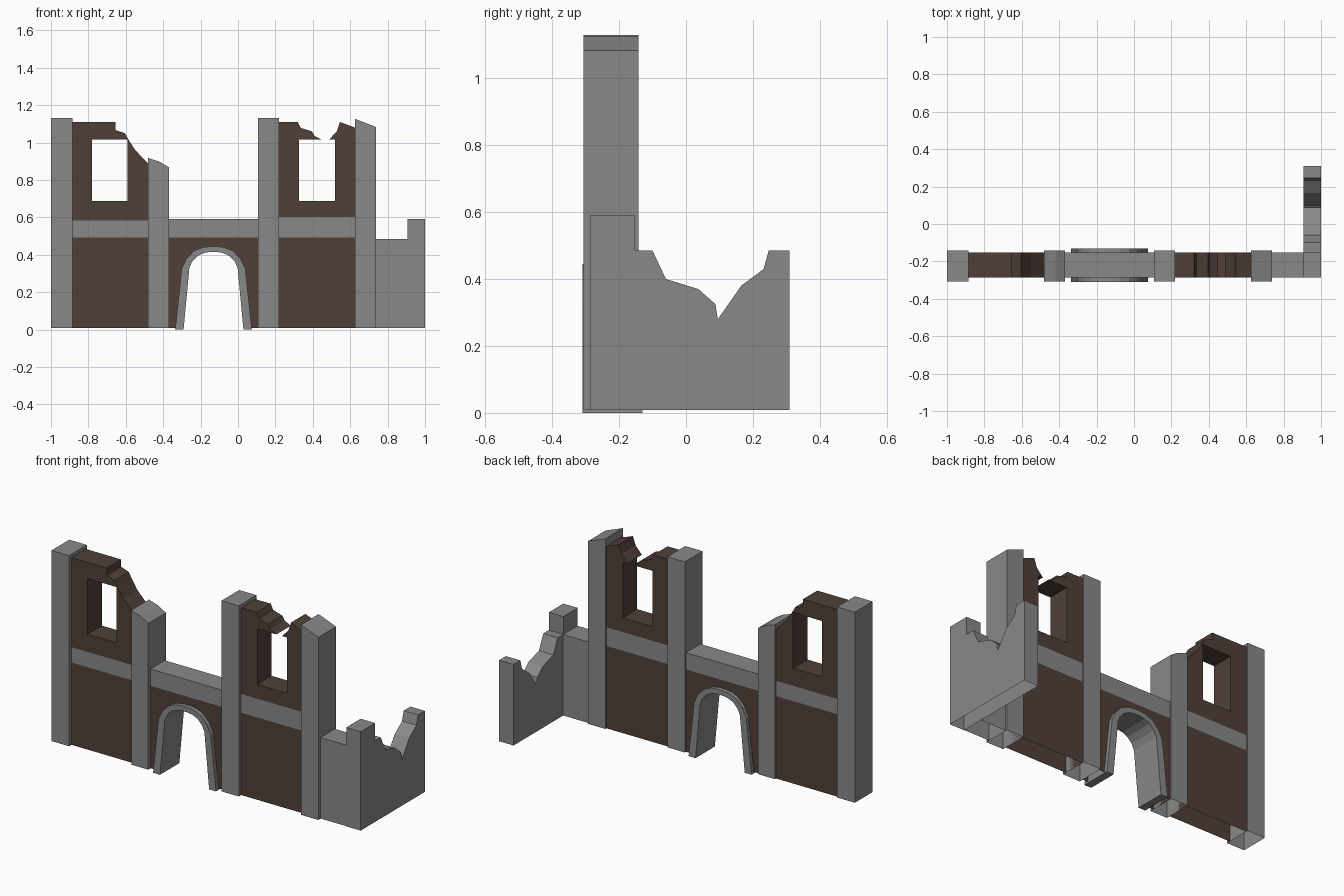
import bpy, bmesh

if "Cube" in bpy.data.objects:
    bpy.data.objects.remove(bpy.data.objects["Cube"])


def material(name, rgb):
    m = bpy.data.materials.new(name)
    m.diffuse_color = (*rgb, 1)
    m.use_nodes = True
    m.node_tree.nodes["Principled BSDF"].inputs["Base Color"].default_value = m.diffuse_color
    return m


STONE = material("grey stone", (0.25, 0.25, 0.25))
BRICK = material("dark brown brick", (0.08, 0.051, 0.041))
BASE = 0.008                 # underside of everything but the arch
WALL_Y = (-0.285, -0.152)    # wall faces
PILLAR_Y = (-0.307, -0.142)  # pillar faces


def prism(name, loops, lo, hi, mat, axis='y', band=None, open_base=True):
    """Extrude outline loops (first outer, then holes) along x or y.
    band = (z0, z1) is a stripe of stone cut into the wall."""
    bm = bmesh.new()
    caps = ([], [])
    for loop in loops:
        rings = []
        for cap, d in zip(caps, (lo, hi)):
            ring = [bm.verts.new((u, d, v) if axis == 'y' else (d, u, v)) for u, v in loop]
            cap += [bm.edges.new((ring[i - 1], ring[i])) for i in range(len(ring))]
            rings.append(ring)
        a, b = rings
        for i in range(len(a)):
            bm.faces.new((a[i - 1], a[i], b[i], b[i - 1]))
    normal = (0, 1, 0) if axis == 'y' else (1, 0, 0)
    for cap in caps:
        bmesh.ops.triangle_fill(bm, edges=cap, use_beauty=True, normal=normal)
    for z in band or ():
        bmesh.ops.bisect_plane(bm, geom=bm.verts[:] + bm.edges[:] + bm.faces[:],
                               plane_co=(0, 0, z), plane_no=(0, 0, 1))
    bmesh.ops.recalc_face_normals(bm, faces=bm.faces[:])
    if band:
        for f in bm.faces:
            z = f.calc_center_median().z
            f.material_index = int(band[0] < z < band[1] + 0.001)
    if open_base:
        under = [f for f in bm.faces if all(v.co.z < BASE + 0.002 for v in f.verts)]
        bmesh.ops.delete(bm, geom=under, context='FACES')
    me = bpy.data.meshes.new(name)
    bm.to_mesh(me)
    bm.free()
    me.materials.append(mat)
    me.materials.append(STONE)
    ob = bpy.data.objects.new(name, me)
    bpy.context.collection.objects.link(ob)
    return ob


def pillar(name, x0, x1, top):
    prism(name, [[(x0, BASE), *top, (x1, BASE)]], *PILLAR_Y, STONE)


# four pillars, two with broken slanting tops
pillar("pillar_outer_left", -1.0, -0.885, [(-1.0, 1.13), (-0.885, 1.13)])
pillar("pillar_gate_left", -0.48, -0.37, [(-0.48, 0.917), (-0.42, 0.898), (-0.37, 0.868)])
pillar("pillar_gate_right", 0.107, 0.22, [(0.107, 1.13), (0.22, 1.13)])
pillar("pillar_outer_right", 0.625, 0.738, [(0.625, 1.127), (0.738, 1.083)])

# left wall with a full window and a crumbled top corner
left = [(-0.885, BASE), (-0.885, 1.11), (-0.655, 1.11), (-0.655, 1.067), (-0.605, 1.05),
        (-0.582, 1.01), (-0.55, 0.96), (-0.48, 0.888), (-0.48, BASE)]
window = [(-0.78, 0.687), (-0.78, 1.015), (-0.592, 1.015), (-0.592, 0.687)]
prism("left_wall", [left, window], *WALL_Y, BRICK, band=(0.493, 0.583))

# right wall, its window broken open at the top
right = [(0.22, BASE), (0.22, 1.11), (0.32, 1.11), (0.335, 1.078), (0.395, 1.06),
         (0.41, 1.035), (0.45, 1.015), (0.325, 1.015), (0.325, 0.687), (0.518, 0.687),
         (0.518, 1.015), (0.487, 1.015), (0.528, 1.06), (0.545, 1.11), (0.625, 1.08),
         (0.625, BASE)]
prism("right_wall", [right], *WALL_Y, BRICK, band=(0.493, 0.603))

# arch: half profiles as (offset from centre, height), mirrored
CX = -0.131
inner = [(0.16, 0), (0.129, 0.33), (0.113, 0.365), (0.085, 0.394), (0.05, 0.41), (0.015, 0.415)]
outer = [(0.205, 0), (0.17, 0.325), (0.145, 0.378), (0.105, 0.42), (0.06, 0.439), (0.018, 0.445)]


def mirrored(half):
    return [(CX - u, v) for u, v in half] + [(CX + u, v) for u, v in reversed(half)]


prism("arch_surround", [mirrored(outer) + mirrored(inner)[::-1]], -0.31, -0.13, STONE,
      open_base=False)

# gate wall around the arch, capped by the stone band
notch = [((a + c) / 2, max((b + d) / 2, BASE)) for (a, b), (c, d) in zip(inner, outer)]
gate = [(-0.37, BASE), (-0.37, 0.592), (0.107, 0.592), (0.107, BASE)] + mirrored(notch)[::-1]
prism("gate_wall", [gate], *WALL_Y, BRICK, band=(0.493, 0.6))

# low stone wall beside the right pillar
prism("low_wall", [[(0.738, BASE), (0.738, 0.485), (0.906, 0.485), (0.906, BASE)]],
      *WALL_Y, STONE)

# ruined side wall running back, with the raised corner post
side = [(-0.287, BASE), (-0.287, 0.59), (-0.153, 0.59), (-0.153, 0.485), (-0.1, 0.485),
        (-0.06, 0.4), (0.037, 0.37), (0.088, 0.325), (0.095, 0.28), (0.165, 0.38),
        (0.232, 0.43), (0.247, 0.485), (0.31, 0.485), (0.31, BASE)]
prism("ruined_side_wall", [side], 0.906, 1.0, STONE, axis='x')
